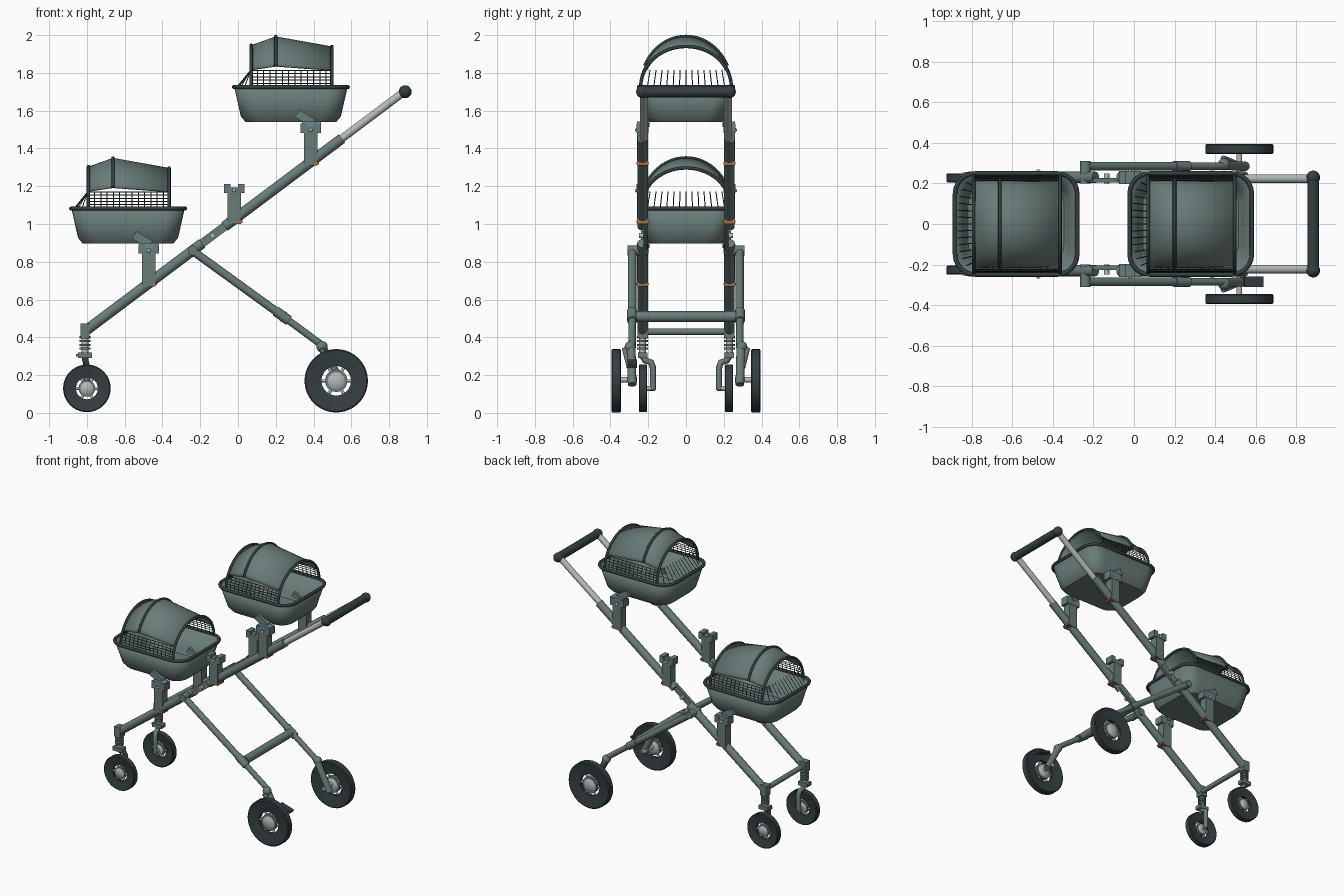
import bpy, bmesh, math
from mathutils import Vector, Matrix

cube = bpy.data.objects.get("Cube")
if cube:
    bpy.data.objects.remove(cube, do_unlink=True)


def material(name, rgb):
    m = bpy.data.materials.new(name)
    m.use_nodes = True
    m.diffuse_color = (*rgb, 1)
    m.node_tree.nodes["Principled BSDF"].inputs["Base Color"].default_value = (*rgb, 1)
    return m


GREY = material("grey_green", (0.14, 0.2, 0.19))
DARK = material("dark_rubber", (0.035, 0.05, 0.052))
SILVER = material("silver", (0.46, 0.5, 0.49))
BLUE = material("slate_blue", (0.14, 0.26, 0.32))
ORANGE = material("orange", (0.5, 0.14, 0.03))
made = []


def finish(name, bm, mat):
    bmesh.ops.recalc_face_normals(bm, faces=bm.faces)
    me = bpy.data.meshes.new(name)
    bm.to_mesh(me)
    bm.free()
    me.materials.append(mat)
    ob = bpy.data.objects.new(name, me)
    bpy.context.collection.objects.link(ob)
    made.append(ob)
    return ob


def tube(name, a, b, r, mat, r2=None):
    a, b = Vector(a), Vector(b)
    d = b - a
    mtx = Matrix.Translation((a + b) / 2) @ d.to_track_quat('Z', 'Y').to_matrix().to_4x4()
    bm = bmesh.new()
    bmesh.ops.create_cone(bm, cap_ends=True, segments=20, radius1=r,
                          radius2=r if r2 is None else r2, depth=d.length, matrix=mtx)
    return finish(name, bm, mat)


def box(name, c, size, mat, tilt=0):
    mtx = Matrix.Translation(c) @ Matrix.Rotation(tilt, 4, 'Y') @ Matrix.Diagonal((*size, 1))
    bm = bmesh.new()
    bmesh.ops.create_cube(bm, size=1, matrix=mtx)
    return finish(name, bm, mat)


def ball(name, c, r, mat):
    bm = bmesh.new()
    bmesh.ops.create_uvsphere(bm, u_segments=16, v_segments=10, radius=r,
                              matrix=Matrix.Translation(c))
    return finish(name, bm, mat)


def wire(name, paths, r, mat, closed=False, sides=2):
    cu = bpy.data.curves.new(name, 'CURVE')
    cu.dimensions = '3D'
    cu.bevel_depth = r
    cu.bevel_resolution = sides
    cu.use_fill_caps = True
    for path in paths:
        sp = cu.splines.new('POLY')
        sp.points.add(len(path) - 1)
        for p, co in zip(sp.points, path):
            p.co = (*co, 1)
        sp.use_cyclic_u = closed
    cu.materials.append(mat)
    ob = bpy.data.objects.new(name, cu)
    bpy.context.collection.objects.link(ob)
    return ob


def loft(name, rings, mat, closed, cap=False, thick=0.008):
    bm = bmesh.new()
    rows = [[bm.verts.new(p) for p in ring] for ring in rings]
    n = len(rows[0])
    for r0, r1 in zip(rows, rows[1:]):
        for i in range(n if closed else n - 1):
            j = (i + 1) % n
            bm.faces.new((r0[i], r0[j], r1[j], r1[i]))
    if cap:
        bm.faces.new(rows[-1])
    ob = finish(name, bm, mat)
    mod = ob.modifiers.new("thickness", 'SOLIDIFY')
    mod.thickness = thick
    return ob


def lathe(name, profile, c, mat):
    # profile of (radius, y offset), turned about the wheel axle
    bm = bmesh.new()
    vs = [bm.verts.new((r, y, 0)) for r, y in profile]
    es = [bm.edges.new((vs[i], vs[(i + 1) % len(vs)])) for i in range(len(vs))]
    bmesh.ops.spin(bm, geom=vs + es, cent=(0, 0, 0), axis=(0, 1, 0),
                   angle=math.tau, steps=40, use_duplicate=False)
    bmesh.ops.remove_doubles(bm, verts=bm.verts, dist=1e-5)
    bmesh.ops.translate(bm, verts=bm.verts, vec=c)
    return finish(name, bm, mat)


def wheel(name, c, R, inner, w):
    c = Vector(c)
    lathe(name + "_tyre", [(inner, -w * .5), (R * .96, -w), (R, -w * .8), (R, w * .8),
                           (R * .96, w), (inner, w * .5)], c, DARK)
    k = inner * .76
    tube(name + "_hub", c - Vector((0, w * .6, 0)), c + Vector((0, w * .6, 0)), k, GREY)
    for s in (-1, 1):
        tube(name + "_hub_cap", c + Vector((0, s * w * .55, 0)),
             c + Vector((0, s * w, 0)), k * .8, SILVER, k * .45)
    for i in range(6):
        d = Vector((math.cos(i * math.tau / 6), 0, math.sin(i * math.tau / 6)))
        tube(name + "_spoke", c + d * k * .9, c + d * inner * 1.08, .008, SILVER)


def rail(x):
    return 0.44 + 0.75 * (x + 0.8)


def rail_tube(name, x0, x1, y, r, mat):
    return tube(name, (x0, y, rail(x0)), (x1, y, rail(x1)), r, mat)


SLOPE = -math.atan(0.75)
for s in (-1, 1):
    y = s * 0.23
    # main rails with folding joint and telescopic handle tube
    rail_tube("lower_rail", -.8, -.19, y, .028, GREY)
    rail_tube("upper_rail", -.07, .55, y, .028, GREY)
    rail_tube("handle_tube", .53, .88, y * .97, .021, SILVER)
    box("fold_plate", (-.13, s * .215, rail(-.13)), (.19, .022, .045), GREY, SLOPE)
    tube("fold_pin", (-.135, s * .2, rail(-.135)), (-.135, s * .25, rail(-.135)), .013, SILVER)
    ball("handle_end", (.885, y, 1.7), .034, DARK)
    # rear legs
    ly = s * .285
    tube("rear_leg", (-.25, ly, .865), (.24, ly, .51), .022, GREY)
    tube("rear_leg_lower", (.24, ly, .51), (.45, ly, .355), .019, GREY)
    tube("leg_collar", (.2, ly, .539), (.27, ly, .488), .027, GREY)
    tube("leg_pivot", (-.24, s * .2, .86), (-.24, s * .31, .86), .026, GREY)
    ball("rear_knuckle", (.445, s * .295, .35), .03, GREY)
    tube("rear_arm", (.45, s * .29, .34), (.55, s * .285, .15), .023, GREY)
    tube("rear_damper", (.44, s * .325, .34), (.5, s * .3, .24), .014, GREY)
    tube("rear_axle", (.52, s * .26, .175), (.52, s * .36, .175), .014, SILVER)
    wheel("rear_wheel", (.52, s * .37, .17), .168, .078, .025)
    # front suspension and one-sided caster forks
    box("front_corner", (-.81, y, .435), (.05, .055, .075), GREY)
    tube("front_post", (-.81, y, .29), (-.81, y, .42), .018, SILVER)
    for i in range(4):
        z = .335 + i * .02
        tube("spring_ring", (-.81, y, z), (-.81, y, z + .011), .029, GREY)
    box("caster_block", (-.81, y, .305), (.075, .05, .028), GREY)
    box("caster_lever", (-.845, y, .306), (.025, .03, .014), ORANGE)
    wire("caster_fork", [[(-.81, y, .3), (-.808, s * .215, .277), (-.805, s * .185, .268),
                          (-.8, s * .175, .24), (-.8, s * .175, .12)]], .017, GREY)
    tube("front_axle", (-.8, s * .165, .13), (-.8, s * .235, .13), .013, SILVER)
    wheel("front_wheel", (-.8, s * .228, .13), .126, .058, .022)
    # seat mounts on the rails
    for x, z0, z1 in ((-.472, .67, .85), (-.02, 1.0, 1.17), (.385, 1.31, 1.49)):
        box("mount_post", (x, y, (z0 + z1) / 2), (.07, .06, z1 - z0), GREY)
        box("mount_collar", (x, y, z1 + .008), (.11, .064, .03), GREY)
        for k in (-1, 1):
            box("mount_prong", (x + k * .038, y, z1 + .03), (.034, .064, .025), GREY)
        box("mount_release", (x + .03, y, z0 + .012), (.025, .064, .012), ORANGE)
        ball("mount_button", (x, s * .26, z1 + .008), .01, SILVER)

# cross members and push handle
tube("push_handle", (.885, -.22, 1.7), (.885, .22, 1.7), .029, DARK)
tube("rear_crossbar", (.24, -.265, .51), (.24, .265, .51), .029, GREY)
tube("front_crossbar", (-.8, -.23, .43), (-.8, .23, .43), .018, GREY)
box("brake_pedal", (.59, -.285, .26), (.1, .05, .015), DARK, .3)


def rounded(cx, z, hx, hy, r):
    pts = []
    for q, (sx, sy) in enumerate(((1, 1), (-1, 1), (-1, -1), (1, -1))):
        for i in range(7):
            a = (q + i / 6) * math.pi / 2
            pts.append((cx + sx * (hx - r) + r * math.cos(a),
                        sy * (hy - r) + r * math.sin(a), z))
    return pts


def carrycot(ox, oz):
    cx, z = .28 + ox, 1.725 + oz
    # bowl and rim
    loft("cot_bowl", [rounded(cx, z, .3, .25, .1), rounded(cx, z - .155, .265, .212, .1),
                      rounded(cx, z - .185, .24, .19, .09)], GREY, True, True)
    wire("cot_rim", [rounded(cx, z, .302, .25, .1)], .011, DARK, True)

    # hood canopy on three bows
    def arch(x, h, a0, w=.237):
        n = 24
        return [(x + ox, w * math.cos(a), z + h * math.sin(a)) for a in
                (a0 + (math.pi - 2 * a0) * i / n for i in range(n + 1))]
    spans = ((.07, .222, 0), (.2, .268, .43), (.497, .215, 0))
    loft("hood_canopy", [arch(x, h, .43) for x, h, _ in spans], GREY, False)
    for x, h, a0 in spans:
        wire("hood_bow", [arch(x, h, a0, .24)], .009, DARK)

    # mesh guard below the canopy
    def guard(x, h, s):
        return (x + ox, s * .238 * math.sqrt(1 - (h / .22) ** 2), z + h)
    paths = []
    for s in (-1, 1):
        for i in range(14):
            x = .07 + .43 * i / 13
            paths.append([guard(x, h, s) for h in (0, .045, .088)])
        for h in (.02, .037, .054, .071, .088):
            paths.append([guard(.07, h, s), guard(.5, h, s)])
    for i in range(13):
        t = i / 6 - 1
        paths.append([(ox - .005 + .04 * t ** 4, t * .205, z), (ox + .068, t * .19, z + .09)])
    wire("mesh_guard", paths, .0026, DARK, sides=0)

    # clips joining the cot to its mounts
    for s in (-1, 1):
        box("cot_clip", (.355 + ox, s * .215, z - .165), (.1, .045, .045), GREY, .55)
        box("clip_plate", (.39 + ox, s * .23, z - .198), (.1, .06, .03), BLUE)


carrycot(0, 0)
carrycot(-.862, -.643)

# smooth round surfaces, keep hard edges
bpy.ops.object.select_all(action='DESELECT')
for ob in made:
    ob.select_set(True)
bpy.context.view_layer.objects.active = made[0]
bpy.ops.object.shade_smooth_by_angle(angle=math.radians(35))
